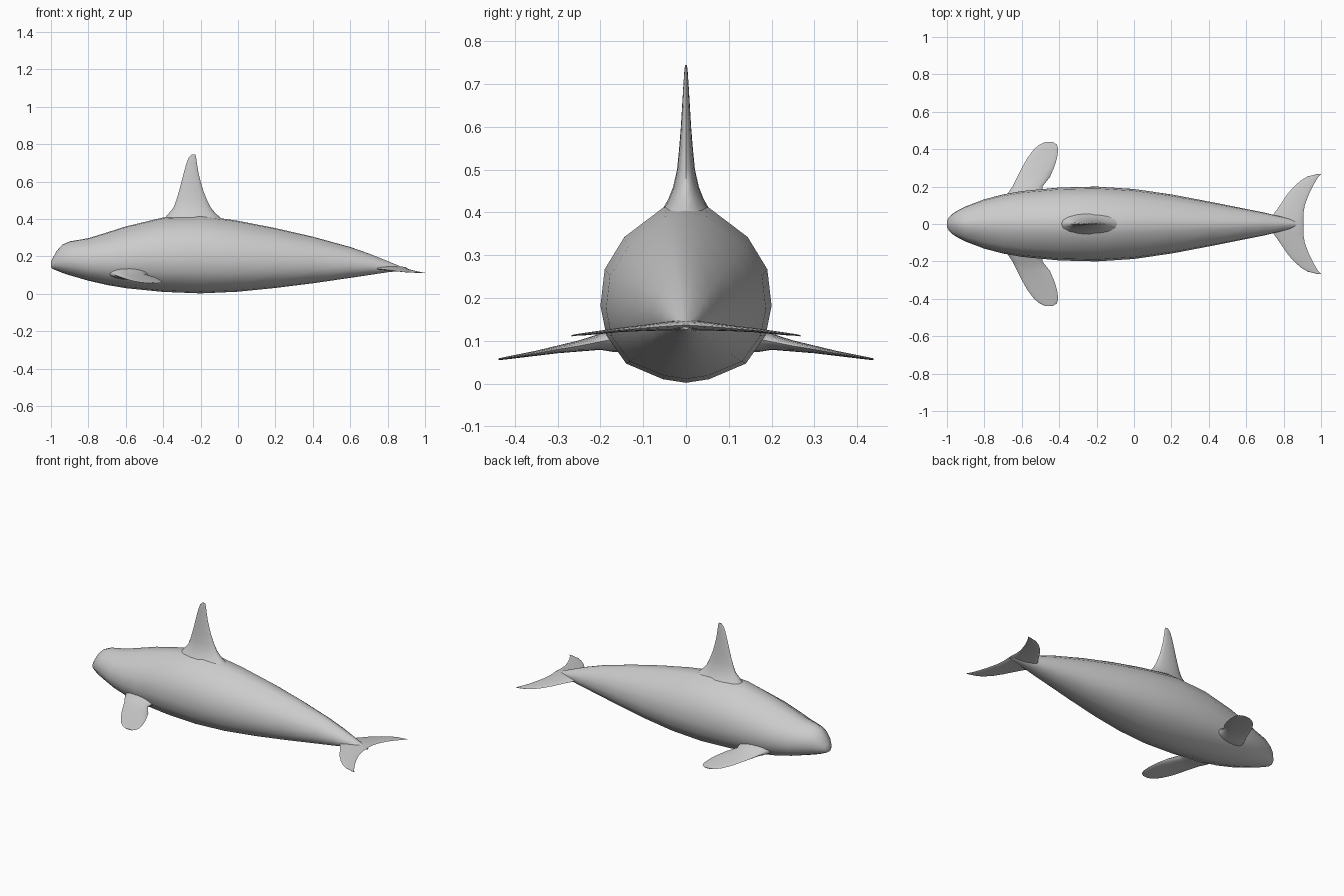
import bpy, bmesh, math

grey = bpy.data.materials.new("soft grey")
grey.diffuse_color = (0.6, 0.6, 0.6, 1)


def loft(name, rings, angle):
    """Skin a list of closed rings and cap both ends."""
    bm = bmesh.new()
    loops = [[bm.verts.new(p) for p in ring] for ring in rings]
    n = len(loops[0])
    for a, b in zip(loops, loops[1:]):
        for i in range(n):
            j = (i + 1) % n
            bm.faces.new((a[i], a[j], b[j], b[i]))
    bm.faces.new(loops[0])
    bm.faces.new(loops[-1])
    bmesh.ops.recalc_face_normals(bm, faces=bm.faces)
    mesh = bpy.data.meshes.new(name)
    bm.to_mesh(mesh)
    bm.free()
    mesh.materials.append(grey)
    obj = bpy.data.objects.new(name, mesh)
    bpy.context.collection.objects.link(obj)
    bpy.ops.object.select_all(action='DESELECT')
    obj.select_set(True)
    bpy.context.view_layer.objects.active = obj
    bpy.ops.object.shade_smooth_by_angle(angle=math.radians(angle))
    return obj


def foil(x0, x1, half, n=16):
    """Lens-shaped fin section: (x, offset) pairs."""
    cx, r = (x0 + x1) / 2, (x1 - x0) / 2
    return [(cx + r * math.cos(2 * math.pi * i / n),
             half * math.sin(2 * math.pi * i / n)) for i in range(n)]


# body: cross-section outline (half), scaled at stations x, bottom, top, half width
half = [(0, 1), (.25, .97), (.72, .63), (.95, .27), (1, -.14),
        (.93, -.47), (.7, -.785), (.27, -.96), (0, -1)]
outline = half + [(-y, z) for y, z in half[-2:0:-1]]
stations = [
    (-1, .142, .172, .015), (-.99, .133, .192, .035), (-.97, .124, .228, .055),
    (-.94, .112, .262, .074), (-.9, .099, .28, .094), (-.8, .07, .297, .132),
    (-.7, .047, .328, .158), (-.6, .03, .36, .176), (-.4, .01, .408, .195),
    (-.2, .002, .42, .2), (0, .011, .39, .187), (.2, .031, .351, .158),
    (.4, .056, .305, .12), (.6, .085, .25, .08), (.7, .1, .215, .06),
    (.8, .115, .175, .036), (.86, .121, .15, .02), (.905, .126, .132, .005)]
loft("body", [[(x, y * w, (t + b) / 2 + z * (t - b) / 2) for y, z in outline]
              for x, b, t, w in stations], 60)

# dorsal fin: z, front, back, half thickness
dorsal = [(.36, -.43, -.03, .09), (.395, -.40, -.08, .062), (.43, -.37, -.12, .042),
          (.46, -.345, -.145, .03), (.5, -.33, -.165, .021), (.55, -.315, -.185, .016),
          (.6, -.302, -.2, .012), (.65, -.289, -.212, .009), (.7, -.275, -.22, .006),
          (.73, -.263, -.224, .004), (.745, -.248, -.229, .002)]
loft("dorsal_fin", [[(x, y, z) for x, y in foil(a, b, h)] for z, a, b, h in dorsal], 60)

# flippers: y, front, back, height, half thickness
flipper = [(.11, -.70, -.46, .112, .038), (.17, -.67, -.485, .104, .03),
           (.2, -.65, -.49, .098, .019), (.25, -.625, -.45, .088, .013),
           (.3, -.6, -.428, .08, .009), (.35, -.572, -.412, .071, .006),
           (.4, -.535, -.405, .063, .004), (.425, -.505, -.413, .059, .003),
           (.438, -.475, -.435, .057, .002)]
for side, s in (("left", -1), ("right", 1)):
    loft(side + "_flipper", [[(x, s * y, z + o) for x, o in foil(a, b, h)]
                             for y, a, b, z, h in flipper], 60)

# tail flukes: one span mirrored across the middle
fluke = [(0, .72, .905, .137, .012), (.05, .745, .905, .134, .010),
         (.1, .78, .913, .13, .007), (.16, .82, .935, .125, .005),
         (.2, .855, .955, .12, .004), (.235, .895, .975, .116, .003),
         (.255, .93, .988, .114, .002), (.267, .98, 1, .112, .0015)]
span = [(-y, *r) for y, *r in fluke[:0:-1]] + fluke
loft("tail_flukes", [[(x, y, z + o) for x, o in foil(a, b, h)]
                     for y, a, b, z, h in span], 60)
